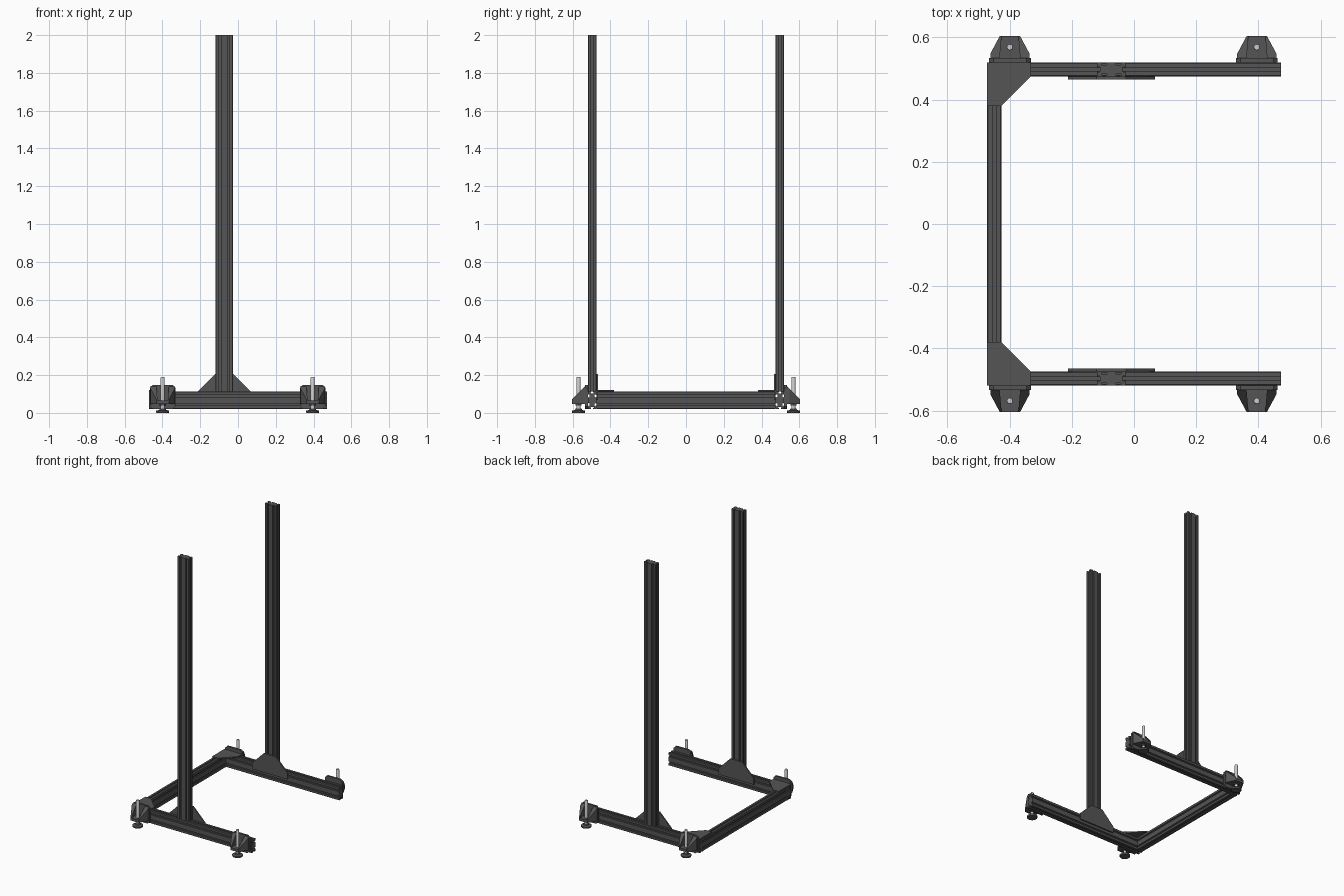
import bpy, bmesh, math
from mathutils import Vector

if "Cube" in bpy.data.objects:
    bpy.data.objects.remove(bpy.data.objects["Cube"])

C = 0.046          # extrusion cell size
Y = 0.497          # side frame centre line
Z0, Z1 = 0.021, 0.113


def material(name, v):
    m = bpy.data.materials.new(name)
    m.diffuse_color = (v, v, v, 1)
    m.use_nodes = True
    m.node_tree.nodes["Principled BSDF"].inputs["Base Color"].default_value = m.diffuse_color
    return m


DARK = material("dark_metal", 0.09)
STEEL = material("bare_steel", 0.55)


def finish(name, bm, mat=DARK, smooth=False):
    bmesh.ops.recalc_face_normals(bm, faces=bm.faces)
    me = bpy.data.meshes.new(name)
    bm.to_mesh(me)
    bm.free()
    me.materials.append(mat)
    ob = bpy.data.objects.new(name, me)
    bpy.context.collection.objects.link(ob)
    if smooth:
        bpy.context.view_layer.objects.active = ob
        ob.select_set(True)
        bpy.ops.object.shade_smooth_by_angle(angle=math.radians(35))
        ob.select_set(False)
    return ob


def prism(name, pts, offset):
    """Extrude a planar outline of 3D points by an offset vector."""
    bm = bmesh.new()
    f = bm.faces.new([bm.verts.new(p) for p in pts])
    r = bmesh.ops.extrude_face_region(bm, geom=[f], use_keep_orig=True)
    bmesh.ops.translate(bm, vec=offset,
                        verts=[g for g in r["geom"] if isinstance(g, bmesh.types.BMVert)])
    return finish(name, bm)


def hull(bm, pts):
    bmesh.ops.convex_hull(bm, input=[bm.verts.new(p) for p in pts])


def slot_profile():
    """Outline of a 2x1 T-slot extrusion, centred on the origin."""
    pts, ch = [], 0.003
    corner, d = Vector((-C, -C / 2)), Vector((1, 0))
    half = [(-0.0055, 0), (-0.0055, 0.004), (-0.009, 0.004), (-0.009, 0.007), (-0.006, 0.010)]
    slot = half + [(-a, b) for a, b in reversed(half)]
    for n in (2, 1, 2, 1):
        inward = Vector((-d.y, d.x))
        pts.append(corner + d * ch)
        for i in range(n):
            pts += [corner + d * (C * (i + 0.5) + a) + inward * b for a, b in slot]
        corner = corner + d * C * n
        pts.append(corner - d * ch)
        d = inward
    return pts


def extrusion(name, start, wide, narrow, run):
    """Long side along wide, short side along narrow, length along run."""
    s, w, n = Vector(start), Vector(wide), Vector(narrow)
    return prism(name, [s + w * p.x + n * p.y for p in slot_profile()], Vector(run))


def turned(name, x, y, rings, sides=24, mat=DARK):
    """Stack of circles (radius, z) skinned into one solid."""
    bm = bmesh.new()
    loops = [[bm.verts.new((x + r * math.cos(math.tau * i / sides),
                            y + r * math.sin(math.tau * i / sides), z))
              for i in range(sides)] for r, z in rings]
    for a, b in zip(loops, loops[1:]):
        for i in range(sides):
            j = (i + 1) % sides
            bm.faces.new((a[i], a[j], b[j], b[i]))
    bm.faces.new(loops[0])
    bm.faces.new(loops[-1])
    return finish(name, bm, mat, sides > 6)


def foot(tag, cx, s):
    def P(x, y, z):
        return Vector((cx + x, s * y, z))
    # mounting plate with clipped corners
    w, c = 0.067, 0.014
    outline = [(-w, Z0 + c), (-w + c, Z0), (w - c, Z0), (w, Z0 + c),
               (w, 0.147 - c), (w - c, 0.147), (-w + c, 0.147), (-w, 0.147 - c)]
    prism("foot_mount_plate_" + tag, [P(x, 0.520, z) for x, z in outline],
          Vector((0, s * 0.014, 0)))
    # shelf with two sloping gusset walls
    bm = bmesh.new()
    hull(bm, [P(x * k, y, z) for k in (-1, 1)
              for x, y in ((0.063, 0.533), (0.063, 0.548), (0.033, 0.604)) for z in (0.048, 0.066)])
    for k in (-1, 1):
        hull(bm, [P(k * x, y, z) for x, y, top in (
            (0.033, 0.533, 0.142), (0.063, 0.533, 0.142), (0.063, 0.548, 0.127),
            (0.027, 0.604, 0.071), (0.033, 0.604, 0.071)) for z in (0.055, top)])
    bmesh.ops.dissolve_limit(bm, angle_limit=0.01, verts=bm.verts, edges=bm.edges)
    finish("foot_bracket_" + tag, bm)
    # levelling foot: pad, threaded rod and nut
    y = s * 0.569
    turned("foot_pad_" + tag, cx, y, [(0.033, 0), (0.035, 0.003), (0.035, 0.011), (0.018, 0.016), (0.016, 0.024)])
    turned("foot_rod_" + tag, cx, y, [(0.0105, 0.02), (0.0105, 0.187), (0.009, 0.19)], mat=STEEL)
    turned("foot_nut_" + tag, cx, y, [(0.019, 0.040), (0.019, 0.050)], 6)


for side, s in (("front", -1), ("back", 1)):
    zm = (Z0 + Z1) / 2
    # side rail and upright post
    extrusion("side_rail_" + side, (-0.472, s * Y, zm), (0, 0, 1), (0, 1, 0), (0.944, 0, 0))
    extrusion("post_" + side, (-0.073, s * Y, Z1), (1, 0, 0), (0, 1, 0), (0, 0, 2 - Z1))
    # flat plate joining post to rail on the inner face
    prism("post_plate_" + side,
          [(x, s * 0.474, z) for x, z in ((-0.213, 0.068), (0.067, 0.068), (0.067, 0.113),
                                          (-0.026, 0.206), (-0.120, 0.206), (-0.213, 0.113))],
          Vector((0, -s * 0.009, 0)))
    # corner plate on top of the frame
    prism("corner_plate_" + side,
          [(x, s * y, Z1) for x, y in ((-0.472, 0.520), (-0.332, 0.520), (-0.332, 0.474),
                                       (-0.426, 0.380), (-0.472, 0.380))],
          Vector((0, 0, 0.009)))
    foot(side + "_left", -0.399, s)
    foot(side + "_right", 0.395, s)

# cross rail between the two side frames
extrusion("cross_rail", (-0.449, -0.474, (Z0 + Z1) / 2), (0, 0, 1), (1, 0, 0), (0, 0.948, 0))
